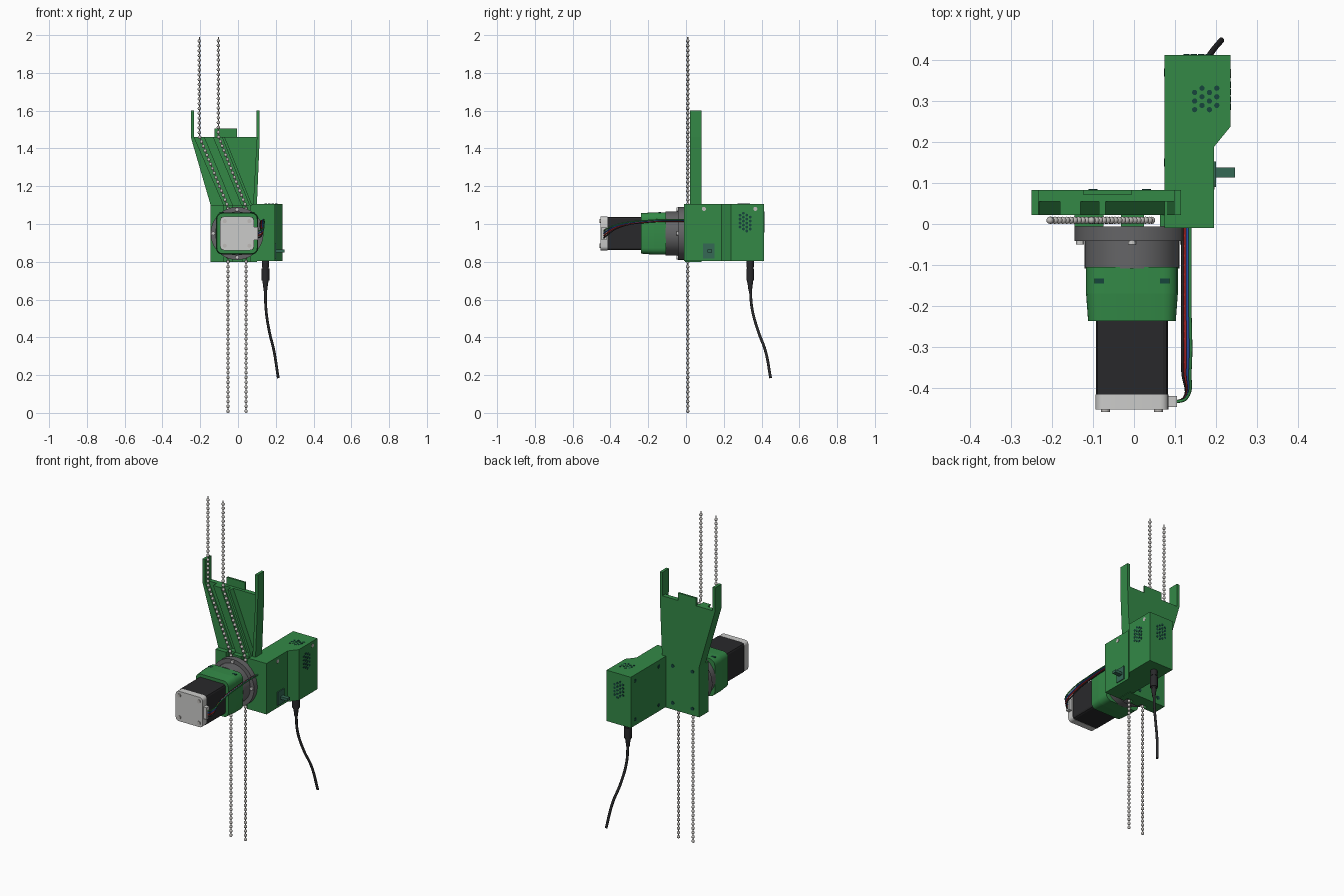
import bpy, bmesh, math
from mathutils import Vector, Matrix

cube = bpy.data.objects.get("Cube")
if cube:
    bpy.data.objects.remove(cube)


def material(name, rgb):
    m = bpy.data.materials.new(name)
    m.use_nodes = True
    m.diffuse_color = (*rgb, 1)
    m.node_tree.nodes["Principled BSDF"].inputs["Base Color"].default_value = (*rgb, 1)
    return m


GREEN = material("green plastic", (0.033, 0.25, 0.062))
BLACK = material("black", (0.022, 0.022, 0.024))
GREY = material("dark grey", (0.13, 0.13, 0.135))
SILVER = material("silver", (0.6, 0.6, 0.59))
STEEL = material("chain steel", (0.52, 0.5, 0.48))
HOLE = material("hole dark", (0.008, 0.06, 0.045))
RED = material("wire red", (0.45, 0.02, 0.02))
BLUE = material("wire blue", (0.02, 0.08, 0.4))
SWITCH = material("switch teal", (0.035, 0.14, 0.09))

PLACE = {"x": lambda u, v, w: (w, u, v),
         "y": lambda u, v, w: (u, w, v),
         "z": lambda u, v, w: (u, v, w)}


def finish(name, bm, mat, smooth=False):
    bmesh.ops.recalc_face_normals(bm, faces=bm.faces)
    mesh = bpy.data.meshes.new(name)
    bm.to_mesh(mesh)
    bm.free()
    mesh.materials.append(mat)
    ob = bpy.data.objects.new(name, mesh)
    bpy.context.collection.objects.link(ob)
    if smooth:
        bpy.ops.object.select_all(action="DESELECT")
        ob.select_set(True)
        bpy.context.view_layer.objects.active = ob
        bpy.ops.object.shade_smooth_by_angle(angle=math.radians(35))
    return ob


def add_prism(bm, pts, axis, a, b, end=None):
    put = PLACE[axis]
    lo = [bm.verts.new(put(u, v, a)) for u, v in pts]
    hi = [bm.verts.new(put(u, v, b)) for u, v in (end or pts)]
    bm.faces.new(lo)
    bm.faces.new(hi)
    for i in range(len(lo)):
        j = (i + 1) % len(lo)
        bm.faces.new((lo[i], lo[j], hi[j], hi[i]))


def prism(name, pts, axis, a, b, mat, end=None, smooth=False):
    bm = bmesh.new()
    add_prism(bm, pts, axis, a, b, end)
    return finish(name, bm, mat, smooth)


def rect(u0, u1, v0, v1):
    return [(u0, v0), (u1, v0), (u1, v1), (u0, v1)]


def circle(u, v, r, n=16):
    return [(u + r * math.cos(math.tau * i / n), v + r * math.sin(math.tau * i / n)) for i in range(n)]


def rounded(u, v, h, r, n=4):
    pts = []
    for q in range(4):
        mid = math.radians(45 + 90 * q)
        cu = u + math.copysign(h - r, math.cos(mid))
        cv = v + math.copysign(h - r, math.sin(mid))
        for i in range(n + 1):
            t = math.radians(90 * q + 90 * i / n)
            pts.append((cu + r * math.cos(t), cv + r * math.sin(t)))
    return pts


def discs(name, spots, r, axis, a, b, mat):
    bm = bmesh.new()
    for u, v in spots:
        add_prism(bm, circle(u, v, r, 12), axis, a, b)
    return finish(name, bm, mat)


def tube(name, pts, r, mat):
    cu = bpy.data.curves.new(name, "CURVE")
    cu.dimensions = "3D"
    cu.bevel_depth, cu.bevel_resolution, cu.resolution_u = r, 2, 8
    cu.use_fill_caps = True
    sp = cu.splines.new("BEZIER")
    sp.bezier_points.add(len(pts) - 1)
    for p, co in zip(sp.bezier_points, pts):
        p.co = co
        p.handle_left_type = p.handle_right_type = "AUTO"
    cu.materials.append(mat)
    ob = bpy.data.objects.new(name, cu)
    bpy.context.collection.objects.link(ob)


# Chain guide: back plate, arms, tab and front ribs
F, M, B = 0.022, 0.055, 0.083
prism("guide_back_plate", [(-0.145, 0.8), (0.1, 0.8), (0.1, 1.1), (0.115, 1.46), (-0.25, 1.46), (-0.145, 1.1)],
      "y", M, B, GREEN)
prism("guide_left_rib", [(-0.25, 1.46), (-0.145, 1.1), (-0.075, 1.1), (-0.232, 1.46)], "y", F, M, GREEN)
prism("guide_middle_rib", [(-0.18, 1.46), (-0.13, 1.46), (0.02, 1.1), (-0.03, 1.1)], "y", F, M, GREEN)
prism("guide_inner_rib", [(-0.085, 1.46), (-0.07, 1.46), (0.075, 1.1), (0.06, 1.1)], "y", F, M, GREEN)
prism("guide_right_rib", [(0.1, 1.46), (0.115, 1.46), (0.1, 1.1), (0.08, 1.1)], "y", F, M, GREEN)
prism("right_hand_arm", rect(-0.25, -0.233, 1.46, 1.6), "y", F, B, GREEN)
prism("left_hand_arm", rect(0.098, 0.115, 1.46, 1.6), "y", F, B, GREEN)
prism("top_tab", rect(-0.125, -0.005, 1.46, 1.505), "y", 0.072, B, GREEN)
prism("guide_body", rect(-0.145, 0.1, 0.8, 1.1), "y", F, M, GREEN)
for i, (a, b) in enumerate([(-0.145, -0.075), (-0.032, 0.024), (0.064, 0.1)]):
    prism(f"body_spacer_{i}", rect(a, b, 0.8, 1.1), "y", -0.006, F, GREEN)
discs("back_screw_holes", [(-0.1, 1.06), (0.03, 1.06), (-0.1, 0.84), (0.03, 0.84)], 0.011, "y", B, B + 0.002, HOLE)

# Gearbox, coupling housing and motor
CX, CZ = -0.005, 0.95
prism("gearbox_flange", circle(CX, CZ, 0.14, 40), "y", -0.042, -0.006, GREY, smooth=True)
prism("gearbox_body", circle(CX, CZ, 0.116, 40), "y", -0.108, -0.042, GREY, smooth=True)
discs("flange_screws", [(CX + 0.127 * x, CZ + 0.127 * z) for x, z in ((1, 0), (-1, 0), (0, 1), (0, -1))],
      0.01, "y", -0.05, -0.04, SILVER)
prism("housing_rear", rounded(CX, CZ, 0.112, 0.035), "y", -0.17, -0.105, GREEN, smooth=True)
prism("housing_front", rounded(CX, CZ, 0.107, 0.03), "y", -0.237, -0.17, GREEN,
      end=rounded(CX, CZ, 0.112, 0.035), smooth=True)
for side in (-1, 1):
    u = CX + side * 0.08
    prism(f"housing_slot_{side}", rect(u - 0.012, u + 0.012, -0.145, -0.133), "z", CZ + 0.108, CZ + 0.113, HOLE)
prism("motor_body", rounded(CX, CZ, 0.088, 0.012, 2), "y", -0.416, -0.237, BLACK)
prism("motor_cap", rounded(CX, CZ, 0.089, 0.02), "y", -0.453, -0.416, SILVER, smooth=True)
discs("motor_screws", [(CX + sx * 0.065, CZ + sz * 0.065) for sx in (-1, 1) for sz in (-1, 1)],
      0.011, "y", -0.459, -0.452, STEEL)
prism("motor_connector", rect(0.08, 0.105, 0.915, 0.985), "y", -0.447, -0.42, SILVER)

# Motor wires into the electronics box
for i, mat in enumerate((BLACK, RED, BLUE, GREEN)):
    o = 0.006 * i
    tube(f"motor_wire_{i}", [(0.1, -0.435, 0.925 + 2 * o), (0.122 + o / 3, -0.425, 0.935 + 2 * o),
                             (0.119 + o, -0.36, 0.98 + o), (0.119 + o, -0.2, 1.01 + o / 2),
                             (0.119 + o, 0.0, 1.015 + o / 2)], 0.0038, mat)

# Electronics box
prism("electronics_box", [(0.075, -0.01), (0.195, -0.01), (0.195, 0.188), (0.235, 0.237), (0.235, 0.413), (0.075, 0.413)],
      "z", 0.803, 1.106, GREEN)


def vent_spots(u, v):
    return [(u + (c - 1.5) * 0.018, v + (r - 2) * 0.021 + (c % 2) * 0.0105 - 0.005)
            for c in range(4) for r in range(5) if (c, r) not in ((0, 0), (3, 4))]


discs("side_vents", vent_spots(0.313, 1.01), 0.0075, "x", 0.234, 0.2365, HOLE)
discs("back_vents", vent_spots(0.155, 1.01), 0.0075, "y", 0.412, 0.4145, HOLE)
discs("top_vents", [s for s in vent_spots(0.175, 0.305) if abs(s[1] - 0.305) < 0.034],
      0.0065, "z", 1.105, 1.1075, HOLE)
discs("box_front_screw_hole", [(0.095, 1.08)], 0.011, "x", 0.194, 0.1965, STEEL)
discs("box_rear_screw_hole", [(0.367, 1.08)], 0.011, "x", 0.234, 0.2365, STEEL)
discs("box_inner_screw_holes", [(0.15, 1.07), (0.37, 1.07), (0.15, 0.84), (0.37, 0.84)], 0.01, "x", 0.073, 0.076, HOLE)

# Power switch
prism("switch_plate", rect(0.09, 0.152, 0.818, 0.898), "x", 0.19, 0.2, SWITCH)
prism("switch_lever", rect(0.113, 0.138, 0.848, 0.864), "x", 0.2, 0.246, SWITCH)

# Power plug and cable
PX, PY = 0.145, 0.34
prism("plug_collar", circle(PX, PY, 0.019, 20), "z", 0.77, 0.805, BLACK, smooth=True)
prism("plug_grip", circle(PX, PY, 0.021, 20), "z", 0.7, 0.765, BLACK, smooth=True)
prism("plug_core", circle(PX, PY, 0.016, 20), "z", 0.69, 0.78, BLACK, smooth=True)
prism("plug_relief", circle(PX, PY, 0.009, 20), "z", 0.645, 0.7, BLACK, end=circle(PX, PY, 0.016, 20), smooth=True)
tube("power_cable", [(PX, PY, 0.66), (0.148, 0.35, 0.55), (0.166, 0.383, 0.43), (0.19, 0.42, 0.33),
                     (0.213, 0.448, 0.185)], 0.0075, BLACK)


# Bead chains: evenly spaced balls on a thin cord
def bead_chain(name, low_x, high_x):
    y, r, step = 0.009, 0.0092, 0.0255
    path = [Vector(p) for p in ((low_x, y, r), (low_x, y, 1.09), (high_x, y, 1.465), (high_x, y, 2 - r))]
    bm = bmesh.new()
    carry = 0.0
    for a, b in zip(path, path[1:]):
        length = (b - a).length
        while carry <= length:
            bmesh.ops.create_uvsphere(bm, u_segments=10, v_segments=7, radius=r,
                                      matrix=Matrix.Translation(a.lerp(b, carry / length)))
            carry += step
        carry -= length
        link = Vector((0, 0, 1)).rotation_difference(b - a).to_matrix().to_4x4()
        bmesh.ops.create_cone(bm, segments=6, radius1=0.003, radius2=0.003, depth=length,
                              matrix=Matrix.Translation((a + b) / 2) @ link)
    finish(name, bm, STEEL, True)


bead_chain("right_bead_chain", -0.053, -0.205)
bead_chain("left_bead_chain", 0.043, -0.104)
